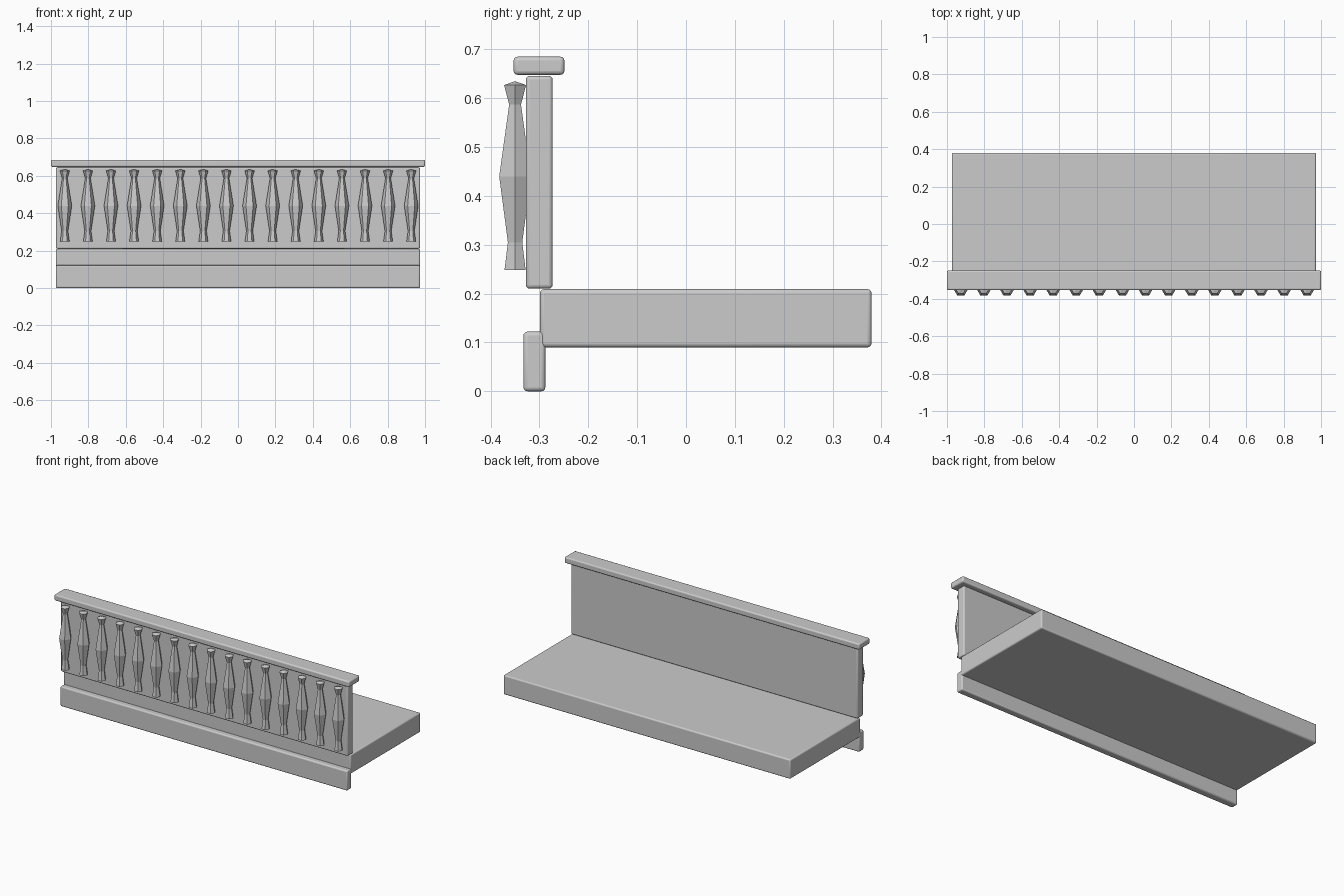
import bpy
import bmesh
from math import cos, sin, tau
from mathutils import Vector

cube = bpy.data.objects.get("Cube")
if cube:
    bpy.data.objects.remove(cube, do_unlink=True)

# Single stone colour
stone = bpy.data.materials.new("pale_grey_stone")
stone.use_nodes = True
colour = (0.6, 0.6, 0.6, 1)
stone.diffuse_color = colour
stone.node_tree.nodes["Principled BSDF"].inputs["Base Color"].default_value = colour


def add_object(name, bm):
    bmesh.ops.recalc_face_normals(bm, faces=bm.faces)
    mesh = bpy.data.meshes.new(name)
    bm.to_mesh(mesh)
    bm.free()
    mesh.materials.append(stone)
    obj = bpy.data.objects.new(name, mesh)
    bpy.context.collection.objects.link(obj)
    return obj


def slab(name, half_x, y0, y1, z0, z1, bevel=0.008):
    """Box spanning the given ranges, with softly rounded edges."""
    bm = bmesh.new()
    bmesh.ops.create_cube(bm, size=1)
    size = Vector((2 * half_x, y1 - y0, z1 - z0))
    centre = Vector((0, (y0 + y1) / 2, (z0 + z1) / 2))
    for v in bm.verts:
        v.co = v.co * size + centre
    obj = add_object(name, bm)
    mod = obj.modifiers.new("rounded_edges", "BEVEL")
    mod.width = bevel
    mod.segments = 3
    bpy.ops.object.select_all(action="DESELECT")
    obj.select_set(True)
    bpy.context.view_layer.objects.active = obj
    bpy.ops.object.shade_smooth_by_angle()
    return obj


def baluster(name, x, y, profile, sides=6):
    """Faceted turned post, lofted through (radius, height) pairs."""
    bm = bmesh.new()
    rings = [[bm.verts.new((x + r * cos(tau * i / sides), y + r * sin(tau * i / sides), z))
              for i in range(sides)] for r, z in profile]
    for low, high in zip(rings, rings[1:]):
        for i in range(sides):
            j = (i + 1) % sides
            bm.faces.new((low[i], low[j], high[j], high[i]))
    bm.faces.new(rings[0])
    # Shallow pointed cap
    tip = bm.verts.new((x, y, profile[-1][1] + 0.008))
    for i in range(sides):
        bm.faces.new((rings[-1][i], rings[-1][(i + 1) % sides], tip))
    return add_object(name, bm)


# Balcony slabs
slab("floor", 0.973, -0.299, 0.38, 0.09, 0.209)
slab("front_skirt", 0.973, -0.333, -0.288, 0, 0.122)
slab("parapet_wall", 0.973, -0.328, -0.273, 0.21, 0.646)
slab("top_rail", 1.0, -0.353, -0.249, 0.648, 0.685)

# Row of balusters set half into the parapet
POST = [(0.025, 0.248), (0.017, 0.305), (0.0375, 0.44), (0.014, 0.587), (0.026, 0.627)]
COUNT = 16
for n in range(COUNT):
    baluster(f"baluster_{n + 1}", -0.926 + n * 1.852 / (COUNT - 1), -0.35, POST)
